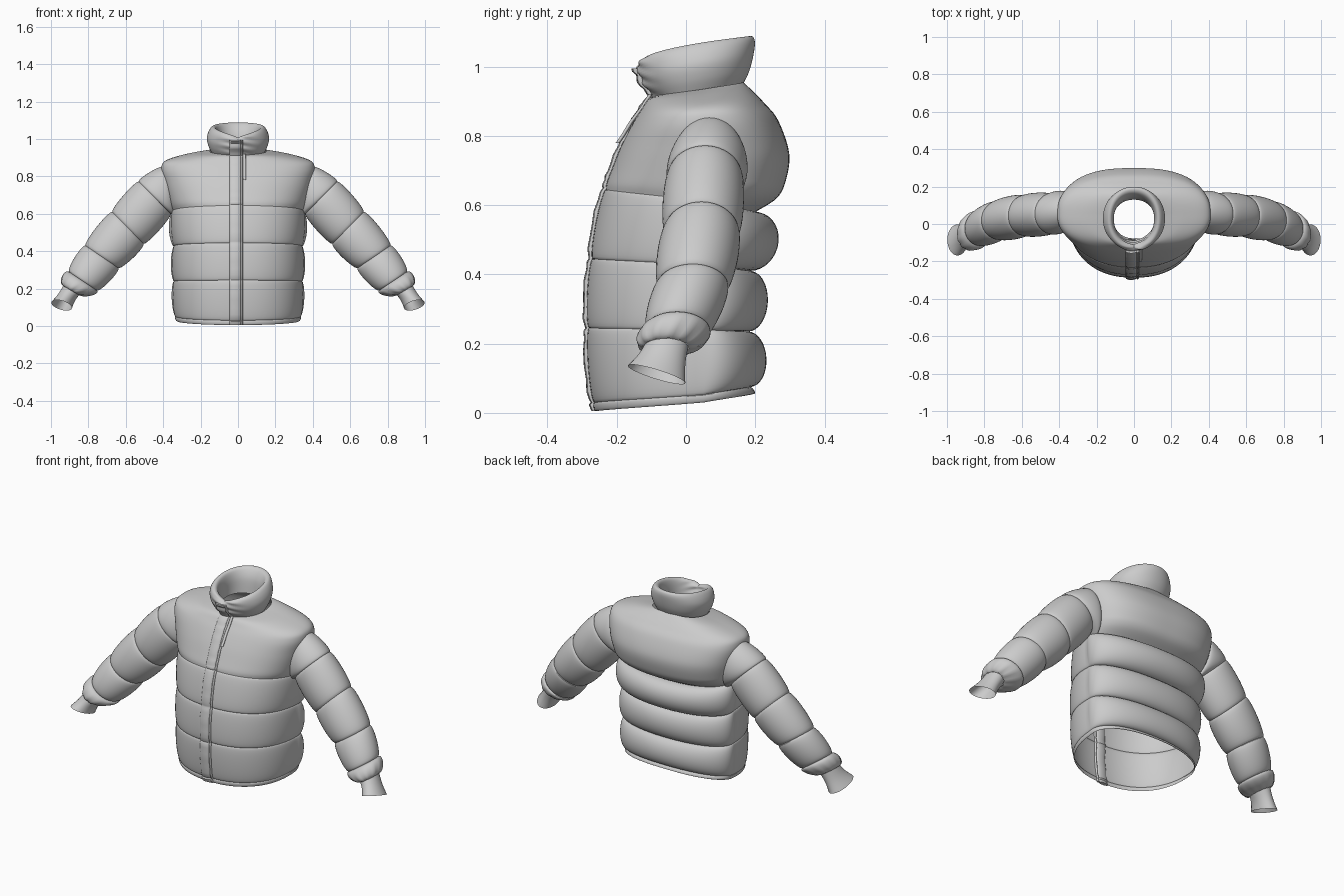
import bpy, bmesh
from math import sin, cos, pi, exp, radians
from mathutils import Vector

if "Cube" in bpy.data.objects:
    bpy.data.objects.remove(bpy.data.objects["Cube"])

SEG = 96


def loft(name, rings, caps=False, drop=None, angle=40):
    """Skin a list of closed rings; drop(center) removes faces."""
    bm = bmesh.new()
    vs = [[bm.verts.new(p) for p in r] for r in rings]
    n = len(rings[0])
    for a, b in zip(vs, vs[1:]):
        for i in range(n):
            j = (i + 1) % n
            bm.faces.new((a[i], a[j], b[j], b[i]))
    if caps:
        bm.faces.new(vs[0])
        bm.faces.new(vs[-1])
    bmesh.ops.recalc_face_normals(bm, faces=bm.faces)
    if drop:
        dead = [f for f in bm.faces if drop(f.calc_center_median())]
        bmesh.ops.delete(bm, geom=dead, context='FACES')
    me = bpy.data.meshes.new(name)
    bm.to_mesh(me)
    bm.free()
    ob = bpy.data.objects.new(name, me)
    bpy.context.collection.objects.link(ob)
    bpy.ops.object.select_all(action='DESELECT')
    ob.select_set(True)
    bpy.context.view_layer.objects.active = ob
    bpy.ops.object.shade_smooth_by_angle(angle=radians(angle))
    return ob


def lerp(a, b, t):
    return [p + (q - p) * t for p, q in zip(a, b)]


def smooth(st, steps):
    """Catmull-Rom through a list of stations."""
    out = []
    for i in range(len(st) - 1):
        p0, p1, p2, p3 = st[max(i - 1, 0)], st[i], st[i + 1], st[min(i + 2, len(st) - 1)]
        for k in range(steps):
            t = k / steps
            out.append([0.5 * (2 * b + (c - a) * t + (2 * a - 5 * b + 4 * c - d) * t * t
                               + (3 * b - a - 3 * c + d) * t ** 3)
                        for a, b, c, d in zip(p0, p1, p2, p3)])
    return out + [st[-1]]


def section(s, y0, nf, nb, bf=0.0, bb=0.0, zpow=1.0, gather=0.0):
    """Rounded body ring. s = front z, back z, half width, front y, back y."""
    zf, zb, w, f, b = s
    ring = []
    for i in range(SEG):
        a = 2 * pi * i / SEG
        sx, c = sin(a), cos(a)
        n = nf if c > 0 else nb
        r = (abs(sx) ** n + abs(c) ** n) ** (-1 / n)
        puff = bf + (bb - bf) * max(0, -c) ** 0.9
        x = sx * (w * r + puff)
        y = y0 - c * ((y0 - f if c > 0 else b - y0) * r + puff)
        z = zf + (zb - zf) * ((1 - c) / 2) ** zpow
        near = min(a, 2 * pi - a)
        y += gather * sin(z * 170 + 5 * sx) * exp(-(near / 0.5) ** 2)
        ring.append(Vector((x, y, z)))
    return ring


# Torso: hem and three quilted panels, then the smooth yoke up to the neck
panels = [(.005, .055, .33, -.262, .197), (.03, .075, .335, -.265, .185),
          (.245, .235, .342, -.28, .18), (.445, .41, .342, -.27, .185),
          (.645, .58, .352, -.232, .2)]
puffs = [(.004, .006), (.011, .05), (.011, .054), (.011, .075)]
yoke = [panels[-1], (.665, .62, .364, -.229, .262), (.70, .67, .376, -.216, .288),
        (.77, .75, .395, -.188, .298), (.835, .845, .41, -.155, .266),
        (.875, .895, .385, -.13, .226), (.905, .932, .27, -.11, .19),
        (.915, .955, .15, -.09, .165)]
body = []
for i, (bf, bb) in enumerate(puffs):
    steps = 6 if i == 0 else 16
    for k in range(steps):
        u = pi * k / steps
        st = lerp(panels[i], panels[i + 1], (1 - cos(u)) / 2)
        body.append(section(st, .05, 2.3, 2.3, bf * sin(u), bb * sin(u)))
body += [section(s, .05, 2.3, 2.3 + .3 * min(1, k / 10))
         for k, s in enumerate(smooth(yoke, 6))]


def armhole(p):
    return abs(p.x) > .3 and ((p.y - .065) / .075) ** 2 + ((p.z - .72) / .105) ** 2 < 1


loft("torso", body, drop=armhole)

# Padded stand collar, outside wall over the rim and down the inside
collar_st = [(.90, .945, .138, -.085, .163), (.935, .985, .158, -.115, .182),
             (.965, 1.03, .166, -.133, .194), (.995, 1.07, .152, -.142, .199),
             (1.008, 1.088, .134, -.128, .19), (.995, 1.078, .117, -.108, .165),
             (.95, 1.03, .108, -.098, .14), (.89, .95, .11, -.08, .13)]
collar = [section(s, .03, 2.1, 2.1, zpow=max(.45, 1 - k * .035), gather=.005)
          for k, s in enumerate(smooth(collar_st, 6))]
loft("collar", collar)

# Front zip placket following the centre line of torso and collar
path = [r[0] for r in body[::2]] + [r[0] for r in collar[2:20:2]]


def strip(name, x0, hw, hd, lift, pts):
    rings = []
    for k, p in enumerate(pts):
        wob = .002 * sin(k * 2.3)
        rings.append([Vector((x0 + hw * cos(a), p.y - lift + wob + hd * sin(a), p.z))
                      for a in [2 * pi * i / 16 for i in range(16)]])
    loft(name, rings, caps=True)


strip("zip_placket", -.015, .03, .011, 0, path)
strip("zip_teeth", .02, .006, .008, 0, path)

# Zip pull hanging at the neck
pull = [Vector((0, -.11 - .68 * (.90 - z), z)) for z in (.92, .88, .84, .80, .78)]
strip("zip_pull", .034, .008, .006, .006, pull)

# Sleeve seams: top x, top z, bottom x, bottom z, centre y, half depth, tilt, puff after
seams = [(.395, .852, .335, .59, .068, .10, 0, .014),
         (.53, .772, .36, .60, .055, .103, 0, .014),
         (.672, .61, .505, .44, .045, .104, 0, .016),
         (.815, .43, .64, .31, .02, .098, 0, .016),
         (.903, .29, .755, .19, -.025, .086, 0, .025),
         (.935, .215, .85, .165, -.058, .064, 0, 0),
         (.998, .125, .888, .097, -.085, .083, .025, 0)]


def sleeve_ring(s, puff, side, crimp):
    tx, tz, bx, bz, yc, d, tilt, _ = s
    mid = Vector(((tx + bx) / 2, yc, (tz + bz) / 2))
    up = Vector(((tx - bx) / 2, 0, (tz - bz) / 2))
    h = up.length
    up.normalize()
    ring = []
    for i in range(48):
        a = 2 * pi * i / 48
        g = puff + crimp * sin(12 * a)
        p = mid + up * cos(a) * (h + g) + Vector((0, sin(a) * (d + g), -tilt * sin(a)))
        p.x *= side
        ring.append(p)
    return ring


for side, label in ((1, "left"), (-1, "right")):
    rings = []
    for i in range(5):
        for k in range(12 + (i == 4)):
            u = pi * k / 12
            st = lerp(seams[i], seams[i + 1], (1 - cos(u)) / 2)
            crimp = .003 * (1 - cos(u)) / 2 if i == 4 else 0
            rings.append(sleeve_ring(st, seams[i][7] * sin(u), side, crimp))
    loft(label + "_sleeve", rings)
    # Flared knit cuff
    cuff = [sleeve_ring(lerp(seams[5], seams[6], t / 8), -.004 * sin(pi * t / 8), side, 0)
            for t in range(9)]
    loft(label + "_cuff", cuff)
